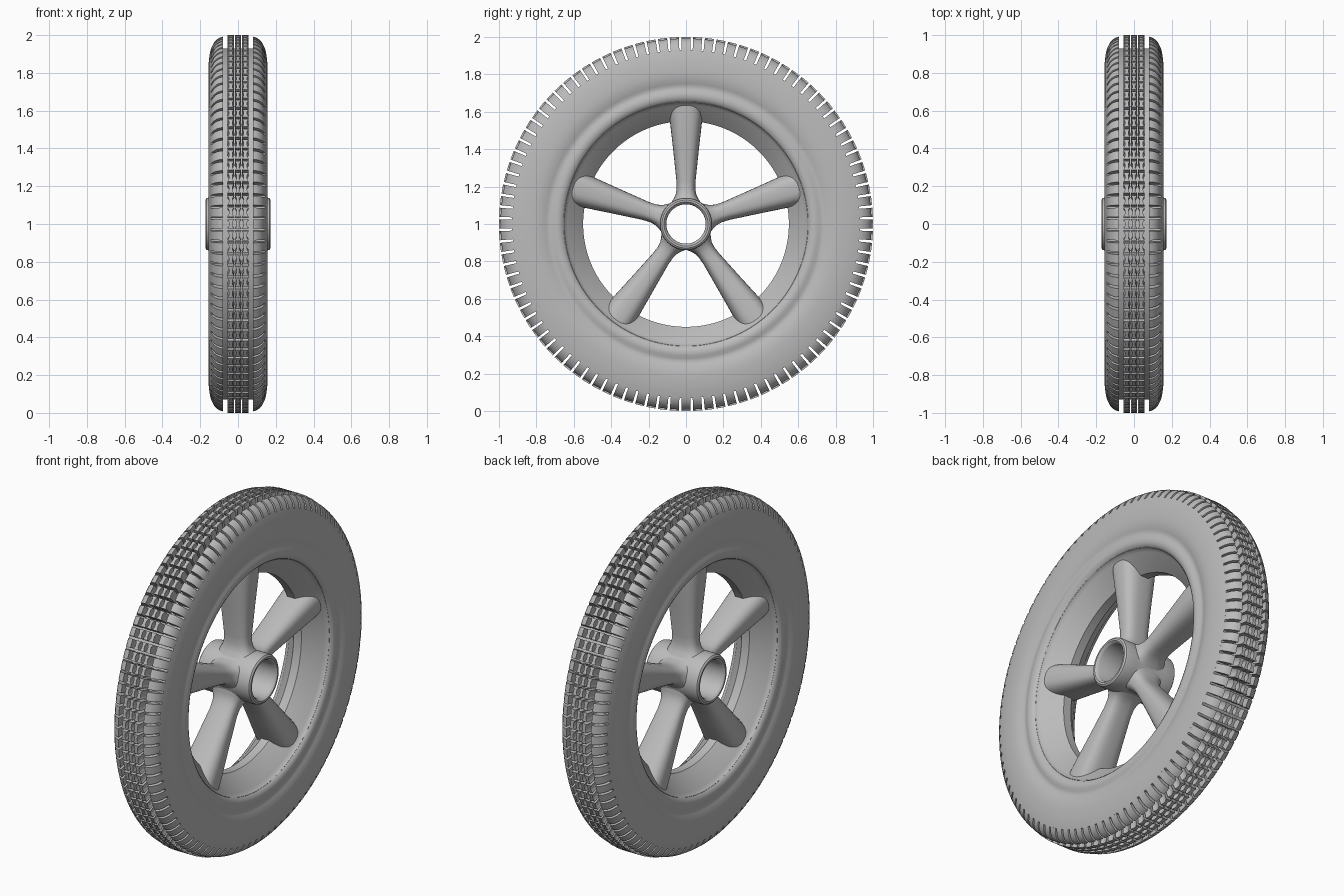
import bpy, bmesh, math
from math import sin, cos, pi, radians
from mathutils import Matrix, Vector

cube = bpy.data.objects.get("Cube")
if cube:
    bpy.data.objects.remove(cube, do_unlink=True)

grey = bpy.data.materials.new("plain_grey")
grey.use_nodes = True
grey.diffuse_color = (0.5, 0.5, 0.5, 1)
grey.node_tree.nodes["Principled BSDF"].inputs["Base Color"].default_value = (0.5, 0.5, 0.5, 1)


def finish(name, bm, angle=35):
    """Turn a bmesh built around the x axis into a shaded wheel part."""
    bmesh.ops.recalc_face_normals(bm, faces=bm.faces)
    me = bpy.data.meshes.new(name)
    bm.to_mesh(me)
    bm.free()
    me.materials.append(grey)
    me.shade_smooth()
    me.set_sharp_from_angle(angle=radians(angle))
    ob = bpy.data.objects.new(name, me)
    ob.location.z = 1
    bpy.context.collection.objects.link(ob)
    return ob


def polar(x, r, a):
    return Vector((x, r * sin(a), r * cos(a)))


def skin(bm, loops, closed):
    """Bridge equal point loops, joining the ends or capping them."""
    rings = [[bm.verts.new(p) for p in loop] for loop in loops]
    n = len(rings[0])
    for i in range(len(rings) if closed else len(rings) - 1):
        a, b = rings[i], rings[(i + 1) % len(rings)]
        for j in range(n):
            k = (j + 1) % n
            bm.faces.new((a[j], a[k], b[k], b[j]))
    if not closed:
        bm.faces.new(rings[0])
        bm.faces.new(rings[-1])


def lathe(name, half, steps):
    """Revolve a half profile of (x, radius), mirrored in x."""
    profile = half + [(-x, r) for x, r in reversed(half)]
    bm = bmesh.new()
    skin(bm, [[polar(x, r, 2 * pi * i / steps) for x, r in profile]
              for i in range(steps)], True)
    return finish(name, bm)


# Tyre carcass, with the bead bulge and rounded sidewall
lathe("tyre", [(0.10, 0.665), (0.132, 0.652), (0.142, 0.66), (0.149, 0.675), (0.151, 0.69),
               (0.149, 0.705), (0.143, 0.72), (0.141, 0.735), (0.146, 0.75),
               (0.153, 0.77), (0.157, 0.80), (0.157, 0.83), (0.154, 0.87),
               (0.149, 0.905), (0.143, 0.93)], 200)

# Rim with a conical dish on each side
lathe("rim", [(0.025, 0.55), (0.112, 0.635), (0.12, 0.646), (0.134, 0.652),
              (0.132, 0.665)], 160)

# Hub sleeve with a stepped lip
lathe("hub", [(0.155, 0.105), (0.168, 0.112), (0.173, 0.118), (0.173, 0.128),
              (0.166, 0.137), (0.155, 0.14), (0.10, 0.14)], 64)

# Tread: shoulder lugs and three rows of waisted blocks, one set per pitch
PITCHES = 100
STEP = 2 * pi / PITCHES
LUG = STEP * 0.39
shoulder = [(0.08, 0.92), (0.08, 0.992), (0.095, 0.988), (0.112, 0.978),
            (0.128, 0.96), (0.143, 0.93), (0.143, 0.92)]
tread = bmesh.new()
for i in range(PITCHES):
    mid = i * STEP
    for side in (1, -1):
        skin(tread, [[polar(side * x, r, mid + t * LUG) for x, r in shoulder]
                     for t in (-1, 1)], False)
    for cx, w in ((0, 0.015), (0.039, 0.017), (-0.039, 0.017)):
        plan = [(-w, -1), (w, -1), (w * 0.55, -0.4), (w * 0.55, 0.4),
                (w, 1), (-w, 1), (-w * 0.55, 0.4), (-w * 0.55, -0.4)]
        skin(tread, [[polar(cx + x, r, mid + t * LUG) for x, t in plan]
                     for r in (0.92, 1.0)], False)
finish("tread_blocks", tread)

# Spokes: rounded box sections, flared at the hub and widening to the rim
sections = [(0.116, 0.078, 0.115), (0.135, 0.066, 0.098), (0.155, 0.056, 0.086),
            (0.185, 0.05, 0.078), (0.23, 0.051, 0.077), (0.40, 0.069, 0.091),
            (0.56, 0.087, 0.106), (0.60, 0.09, 0.109), (0.65, 0.092, 0.112)]


def rounded(c):
    return math.copysign(abs(c) ** 0.72, c)


for s in range(5):
    spoke = bmesh.new()
    loops = [[(t * rounded(sin(2 * pi * k / 40)), w * rounded(cos(2 * pi * k / 40)), r)
              for k in range(40)] for r, w, t in sections]
    skin(spoke, loops, False)
    bmesh.ops.transform(spoke, matrix=Matrix.Rotation(2 * pi * s / 5, 4, 'X'), verts=spoke.verts)
    finish(f"spoke_{s + 1}", spoke, 50)
